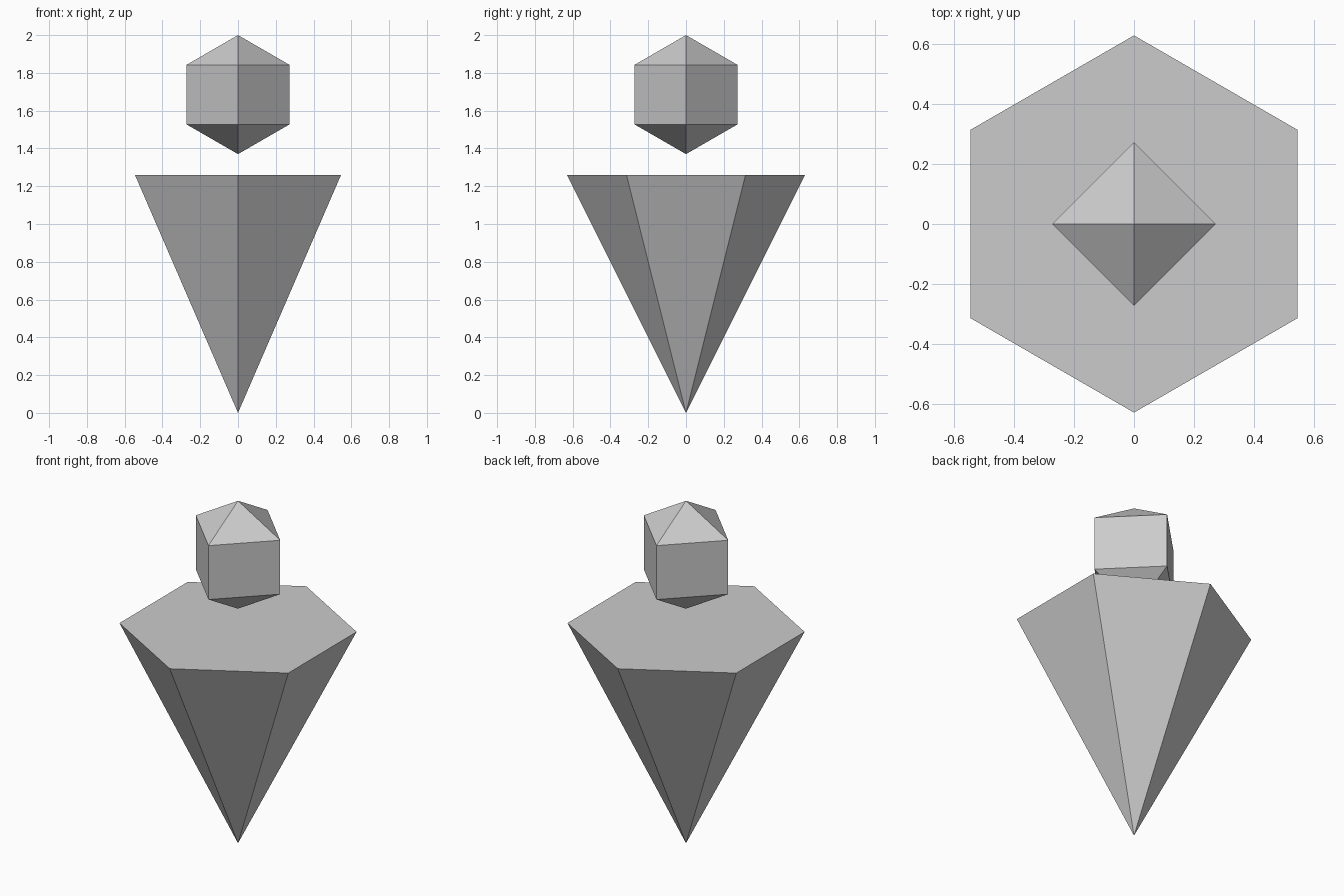
import bpy
from math import pi

if "Cube" in bpy.data.objects:
    bpy.data.objects.remove(bpy.data.objects["Cube"])

CONE_R, CONE_H = 0.63, 1.26
BALL_R = 0.315

# Hexagonal cone, tip down on the ground
bpy.ops.mesh.primitive_cone_add(vertices=6, radius1=CONE_R, radius2=0, depth=CONE_H,
                                location=(0, 0, CONE_H / 2), rotation=(pi, 0, 0))
bpy.context.object.name = "cone"

# Four-sided low-poly ball floating above it
bpy.ops.mesh.primitive_uv_sphere_add(segments=4, ring_count=3, radius=BALL_R,
                                     location=(0, 0, 2 - BALL_R))
bpy.context.object.name = "ball"
